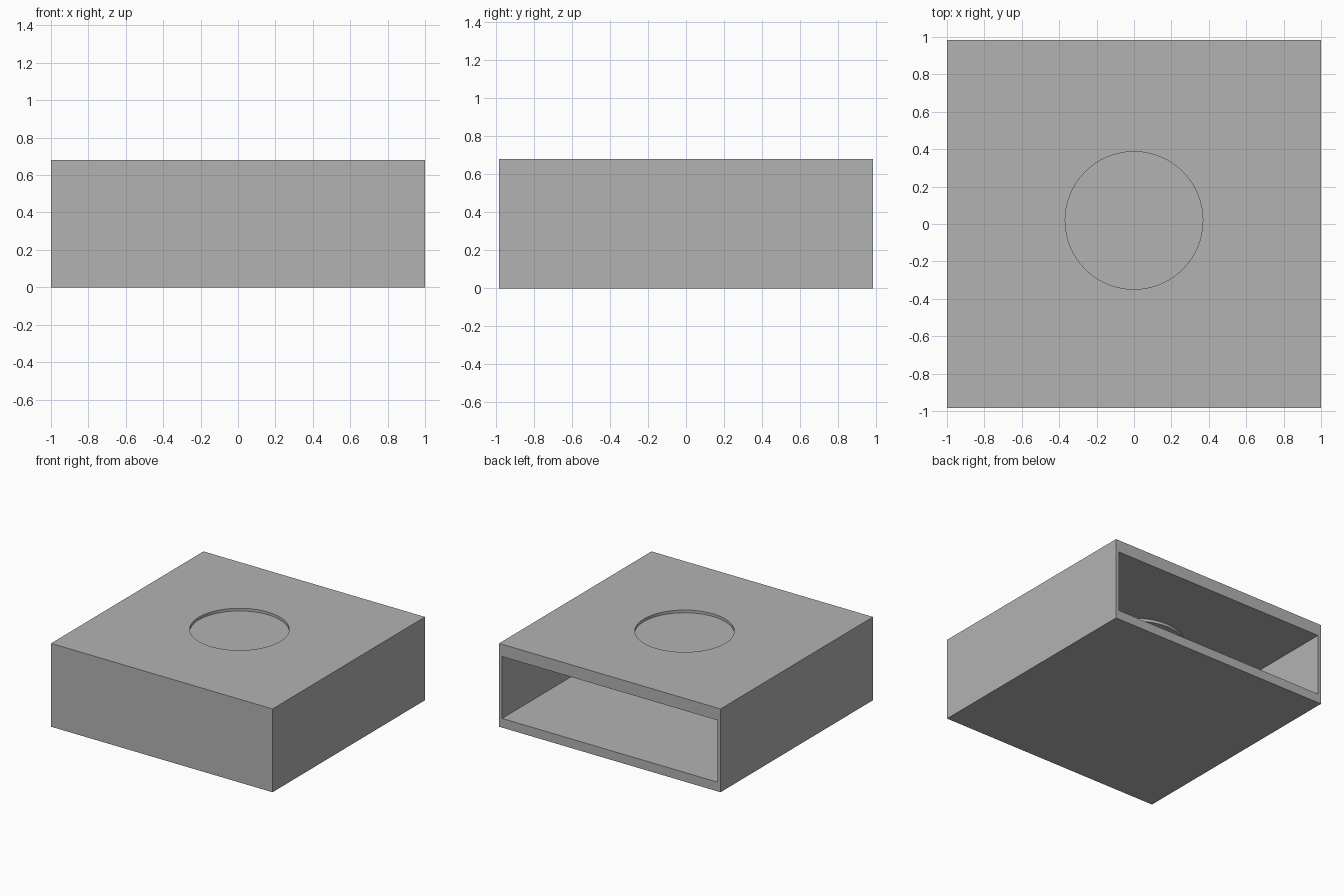
import bpy

default = bpy.data.objects.get("Cube")
if default:
    bpy.data.objects.remove(default, do_unlink=True)

grey = bpy.data.materials.new("mid_grey")
grey.use_nodes = True
colour = (0.45, 0.45, 0.45, 1)
grey.diffuse_color = colour
grey.node_tree.nodes["Principled BSDF"].inputs["Base Color"].default_value = colour

HALF_X, HALF_Y, HEIGHT = 1.0, 0.983, 0.68
SIDE, FRONT, FLOOR, CEILING = 0.028, 0.037, 0.075, 0.58
RADIUS, HOLE_Y, SINK = 0.368, 0.019, 0.022


def box(name, low, high):
    """Box spanning two opposite corners."""
    bpy.ops.mesh.primitive_cube_add(size=1, location=[(a + b) / 2 for a, b in zip(low, high)])
    ob = bpy.context.object
    ob.name = name
    ob.scale = [b - a for a, b in zip(low, high)]
    bpy.ops.object.transform_apply(location=False, rotation=False, scale=True)
    ob.data.materials.append(grey)
    return ob


def disc(name, low, high):
    """Upright cylinder on the hole axis."""
    bpy.ops.mesh.primitive_cylinder_add(vertices=64, radius=RADIUS, depth=high - low,
                                        location=(0, HOLE_Y, (low + high) / 2))
    ob = bpy.context.object
    ob.name = name
    ob.data.materials.append(grey)
    return ob


def carve(target, cutter):
    """Subtract the cutter and discard it."""
    cutter.hide_render = True
    mod = target.modifiers.new("carve", "BOOLEAN")
    mod.operation = "DIFFERENCE"
    mod.solver = "EXACT"
    mod.object = cutter
    bpy.context.view_layer.objects.active = target
    bpy.ops.object.modifier_apply(modifier=mod.name)
    bpy.data.objects.remove(cutter, do_unlink=True)


def smooth(ob):
    bpy.ops.object.select_all(action="DESELECT")
    ob.select_set(True)
    bpy.context.view_layer.objects.active = ob
    bpy.ops.object.shade_smooth_by_angle()


# Casing: hollow and open at the back, with a shallow round recess on top
casing = box("casing", (-HALF_X, -HALF_Y, 0), (HALF_X, HALF_Y, HEIGHT))
carve(casing, box("cavity_cutter", (SIDE - HALF_X, FRONT - HALF_Y, FLOOR),
                  (HALF_X - SIDE, HALF_Y + 0.1, CEILING)))
carve(casing, disc("recess_cutter", HEIGHT - SINK, HEIGHT + 0.1))
smooth(casing)

# Sunken plug, standing slightly proud of the ceiling inside
smooth(disc("sunken_plug", CEILING - SINK, CEILING + SINK))
